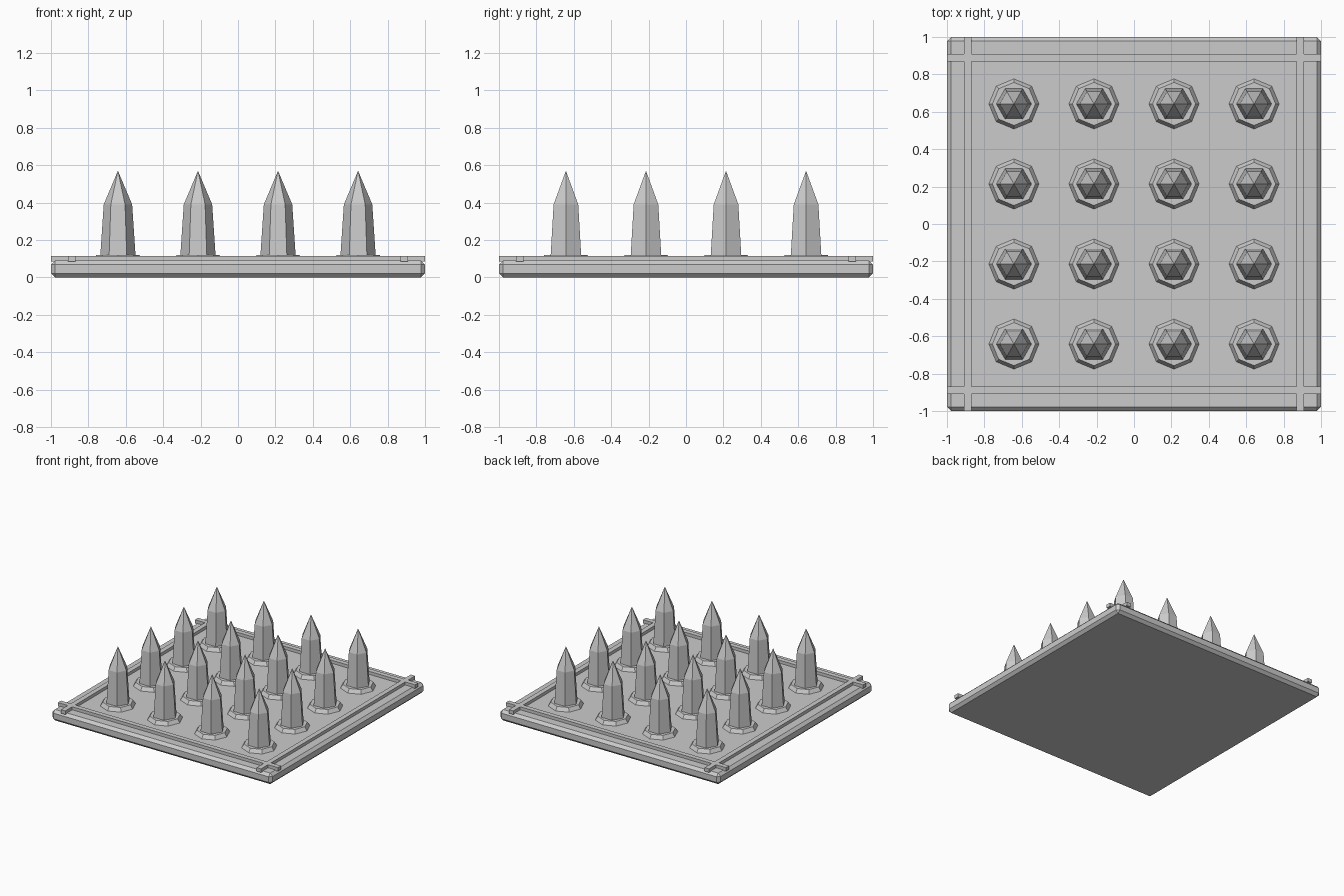
import bpy
from math import pi

if "Cube" in bpy.data.objects:
    bpy.data.objects.remove(bpy.data.objects["Cube"])


def box(name, loc, size):
    bpy.ops.mesh.primitive_cube_add(size=1, location=loc)
    o = bpy.context.object
    o.name = name
    o.scale = size
    bpy.ops.object.transform_apply(location=False, rotation=False, scale=True)
    return o


def cone(name, sides, r1, r2, z1, z2, x, y):
    bpy.ops.mesh.primitive_cone_add(vertices=sides, radius1=r1, radius2=r2, depth=z2 - z1,
                                    location=(x, y, (z1 + z2) / 2),
                                    rotation=(0, 0, pi / 2))
    bpy.context.object.name = name


# chamfered base plate
plate = box("base_plate", (0, 0, 0.045), (2, 2, 0.09))
bevel = plate.modifiers.new("chamfer", "BEVEL")
bevel.width = 0.022
bevel.segments = 1

# raised border strips crossing at the corners
for s in (-1, 1):
    box("border_strip_x", (0, s * 0.89, 0.1), (2, 0.04, 0.03))
    box("border_strip_y", (s * 0.89, 0, 0.1), (0.04, 2, 0.03))

# grid of spikes: octagonal collar, hexagonal shaft, pointed tip
grid = (-0.642, -0.214, 0.214, 0.642)
for x in grid:
    for y in grid:
        cone("spike_collar", 8, 0.137, 0.115, 0.085, 0.12, x, y)
        cone("spike_shaft", 6, 0.095, 0.076, 0.105, 0.39, x, y)
        cone("spike_tip", 6, 0.076, 0, 0.39, 0.57, x, y)
